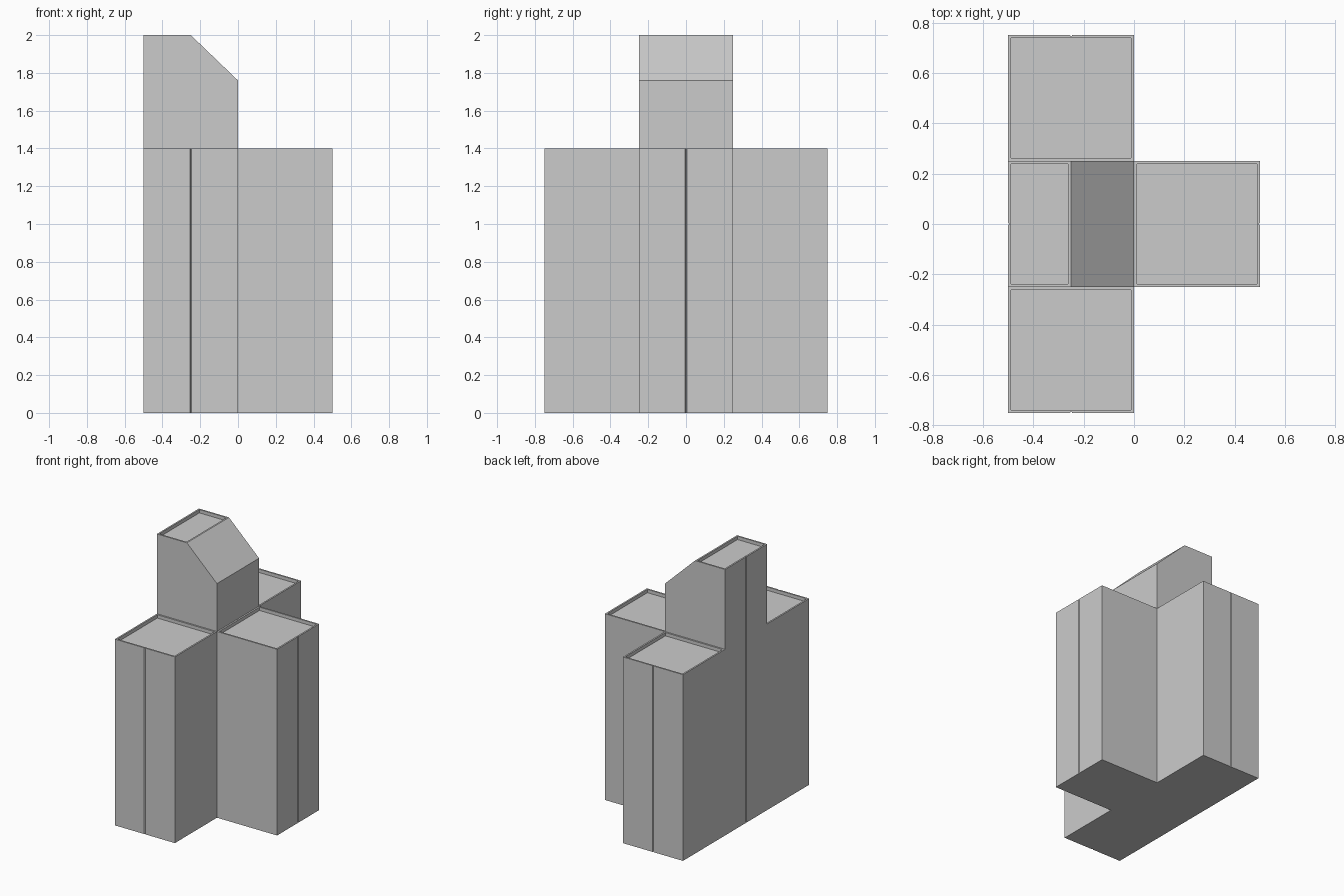
import bpy, bmesh
from mathutils import Vector

if "Cube" in bpy.data.objects:
    bpy.data.objects.remove(bpy.data.objects["Cube"])


def prism(name, points, offset):
    """Closed solid: a polygon swept along an offset vector."""
    n = len(points)
    base = [Vector(p) for p in points]
    verts = base + [p + Vector(offset) for p in base]
    faces = [tuple(range(n)), tuple(range(n, 2 * n))]
    faces += [(i, (i + 1) % n, (i + 1) % n + n, i + n) for i in range(n)]
    mesh = bpy.data.meshes.new(name)
    mesh.from_pydata(verts, [], faces)
    bm = bmesh.new()
    bm.from_mesh(mesh)
    bmesh.ops.recalc_face_normals(bm, faces=bm.faces)
    bm.to_mesh(mesh)
    bm.free()
    obj = bpy.data.objects.new(name, mesh)
    bpy.context.collection.objects.link(obj)
    return obj


def box(name, x0, x1, y0, y1, z0, z1):
    return prism(name, [(x0, y0, z0), (x1, y0, z0), (x1, y1, z0), (x0, y1, z0)],
                 (0, 0, z1 - z0))


def cut(target, cutter):
    mod = target.modifiers.new("cut", 'BOOLEAN')
    mod.operation = 'DIFFERENCE'
    mod.solver = 'EXACT'
    mod.object = cutter
    bpy.context.view_layer.objects.active = target
    bpy.ops.object.modifier_apply(modifier=mod.name)
    bpy.data.objects.remove(cutter, do_unlink=True)


WING_Z, TOP_Z = 1.4, 2.0
WALL, RECESS = 0.012, 0.025     # parapet thickness, roof depth
GW, GD = 0.005, 0.006           # groove half width, depth

# T-shaped plan with a thin V groove in the middle of each end wall
half = [(0.5 - GD, 0), (0.5, GW), (0.5, 0.25), (0, 0.25), (0, 0.75),
        (-0.25 + GW, 0.75), (-0.25, 0.75 - GD), (-0.25 - GW, 0.75),
        (-0.5, 0.75), (-0.5, GW), (-0.5 + GD, 0)]
plan = half + [(x, -y) for x, y in reversed(half[1:-1])]
tower = prism("tower_building", [(x, y, 0) for x, y in plan], (0, 0, TOP_Z))

# Lower the three wings
cut(tower, box("wing_cut", -1, 1, 0.25, 1, WING_Z, 3))
cut(tower, box("wing_cut", -1, 1, -1, -0.25, WING_Z, 3))
cut(tower, box("wing_cut", 0, 1, -1, 1, WING_Z, 3))

# Sloped front of the tower top
cut(tower, prism("slope_cut", [(-0.35, -0.4, 2.096), (0.1, -0.4, 1.664),
                               (0.1, -0.4, 2.096)], (0, 0.8, 0)))

# Recessed flat roofs inside thin parapets
for x0, x1, y0, y1, z in [(-0.5, 0, 0.25, 0.75, WING_Z),
                          (-0.5, 0, -0.75, -0.25, WING_Z),
                          (0, 0.5, -0.25, 0.25, WING_Z),
                          (-0.5, -0.25, -0.25, 0.25, TOP_Z)]:
    cut(tower, box("roof_cut", x0 + WALL, x1 - WALL, y0 + WALL, y1 - WALL,
                   z - RECESS, z + 0.1))
